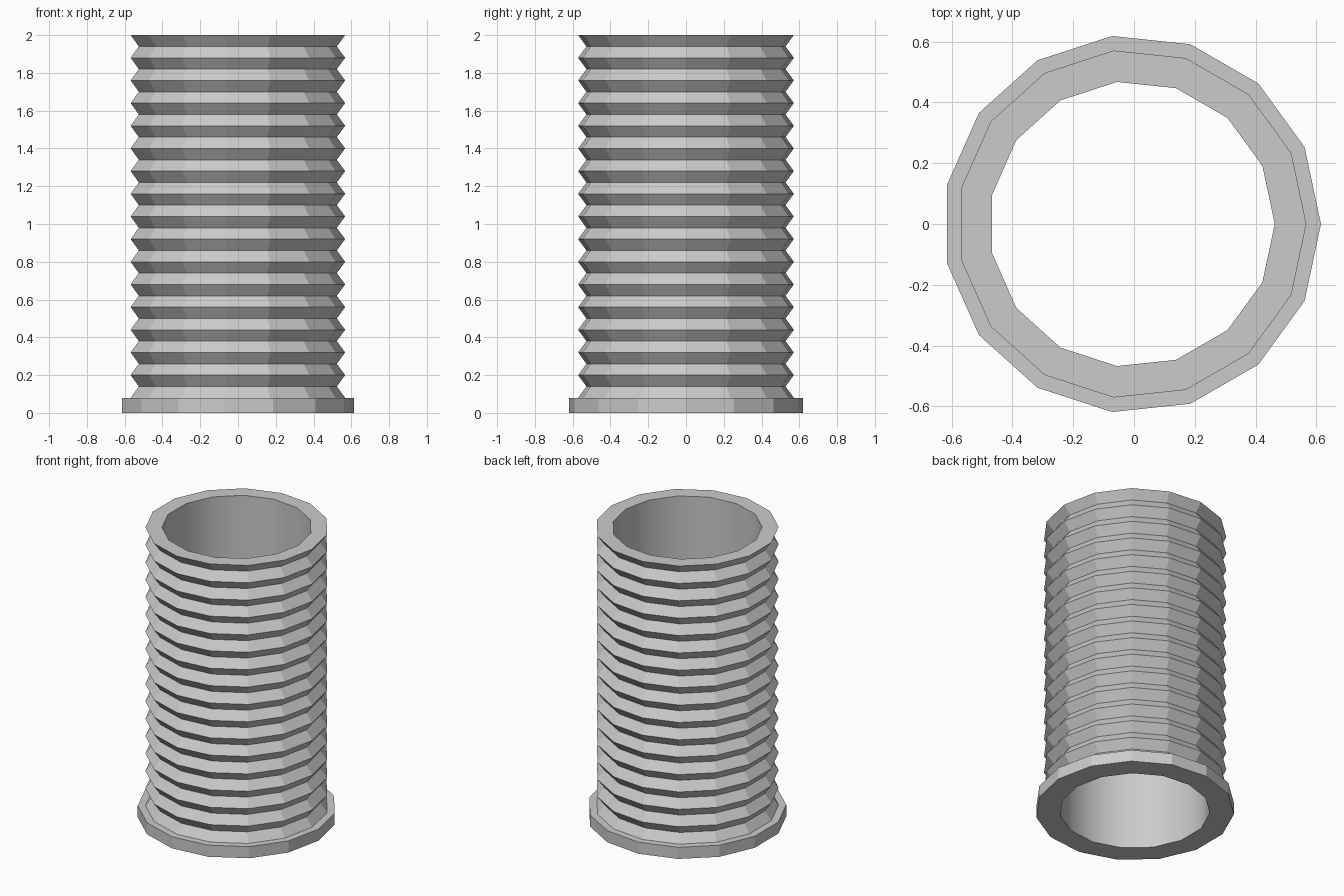
import bpy, bmesh, math

if "Cube" in bpy.data.objects:
    bpy.data.objects.remove(bpy.data.objects["Cube"])

SIDES = 15
R_IN, R_RIDGE, R_GROOVE, R_FLANGE = 0.47, 0.574, 0.53, 0.622
Z_FLANGE, Z_TOP, RIDGES = 0.08, 2.0, 16
SHIFT = -R_FLANGE * (1 - math.cos(math.pi / SIDES)) / 2  # centre the odd polygon

# Closed wall section: flange, zigzag outside, straight bore
profile = [(R_IN, 0), (R_FLANGE, 0), (R_FLANGE, Z_FLANGE), (R_RIDGE, Z_FLANGE)]
pitch = (Z_TOP - Z_FLANGE) / RIDGES
for i in range(RIDGES):
    z = Z_FLANGE + i * pitch
    profile += [(R_GROOVE, z + pitch / 2), (R_RIDGE, z + pitch)]
profile.append((R_IN, Z_TOP))

# Revolve the section around z
bm = bmesh.new()
rings = []
for s in range(SIDES):
    a = 2 * math.pi * s / SIDES
    rings.append([bm.verts.new((r * math.cos(a) + SHIFT, r * math.sin(a), z))
                  for r, z in profile])
n = len(profile)
for s in range(SIDES):
    a, b = rings[s], rings[(s + 1) % SIDES]
    for i in range(n):
        j = (i + 1) % n
        f = bm.faces.new((a[i], b[i], b[j], a[j]))
        f.smooth = i == n - 1  # smooth bore, flat outside
    # Crisp rims of the bore
    for i in (0, n - 1):
        bm.edges.get((a[i], b[i])).smooth = False
bmesh.ops.recalc_face_normals(bm, faces=bm.faces)

mesh = bpy.data.meshes.new("ribbed_sleeve")
bm.to_mesh(mesh)
bm.free()
bpy.context.collection.objects.link(bpy.data.objects.new("ribbed_sleeve", mesh))
